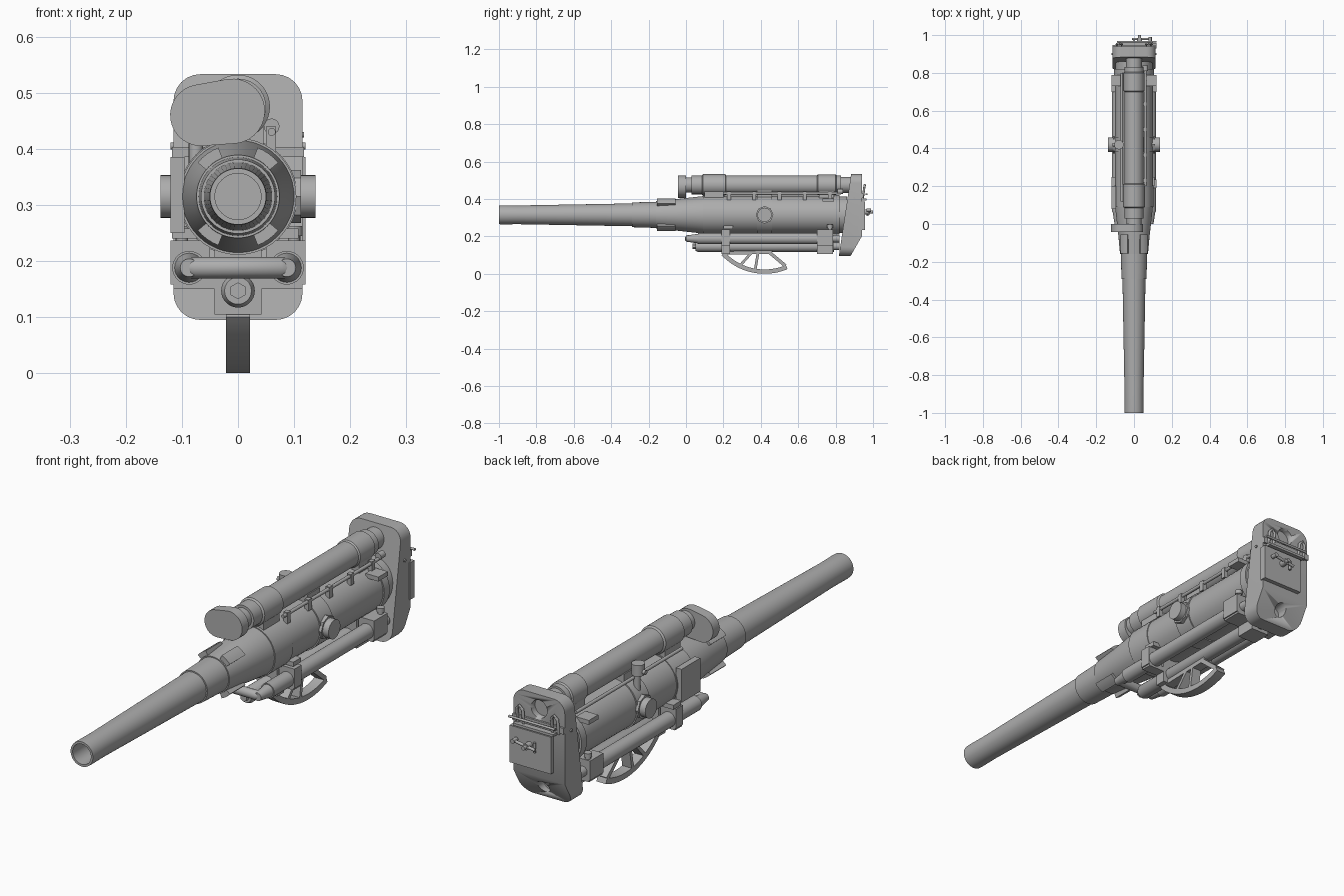
import bpy, bmesh, math
from mathutils import Vector, Matrix

if "Cube" in bpy.data.objects:
    bpy.data.objects.remove(bpy.data.objects["Cube"])

steel = bpy.data.materials.new("grey_steel")
steel.diffuse_color = (0.42, 0.42, 0.42, 1)
steel.use_nodes = True
steel.node_tree.nodes["Principled BSDF"].inputs["Base Color"].default_value = steel.diffuse_color
AX = 0.315      # height of the bore axis
TY = 0.42       # trunnion position along the gun


def finish(name, bm, angle=32):
    bmesh.ops.recalc_face_normals(bm, faces=bm.faces)
    me = bpy.data.meshes.new(name)
    bm.to_mesh(me)
    bm.free()
    me.materials.append(steel)
    me.polygons.foreach_set("use_smooth", [True] * len(me.polygons))
    me.set_sharp_from_angle(angle=math.radians(angle))
    ob = bpy.data.objects.new(name, me)
    bpy.context.collection.objects.link(ob)
    return ob


def lathe(name, prof, x=0, z=AX, n=40, closed=False):
    """Revolve (y, radius) pairs about an axis parallel to y."""
    bm = bmesh.new()
    rings = [[bm.verts.new((x + r * math.cos(2 * math.pi * i / n), y,
                            z + r * math.sin(2 * math.pi * i / n))) for i in range(n)] for y, r in prof]
    pairs = list(zip(rings, rings[1:])) + ([(rings[-1], rings[0])] if closed else [])
    for a, b in pairs:
        for i in range(n):
            j = (i + 1) % n
            bm.faces.new((a[i], a[j], b[j], b[i]))
    if not closed:
        bm.faces.new(rings[0])
        bm.faces.new(rings[-1])
    return finish(name, bm)


def rod(name, p, q, r, n=16, r2=None):
    p, q = Vector(p), Vector(q)
    bm = bmesh.new()
    rot = (q - p).to_track_quat('Z', 'Y').to_matrix().to_4x4()
    bmesh.ops.create_cone(bm, cap_ends=True, segments=n, radius1=r, radius2=r if r2 is None else r2,
                          depth=(q - p).length, matrix=Matrix.Translation((p + q) / 2) @ rot)
    return finish(name, bm)


def box(name, x0, x1, y0, y1, z0, z1):
    bm = bmesh.new()
    m = Matrix.Translation(((x0 + x1) / 2, (y0 + y1) / 2, (z0 + z1) / 2))
    bmesh.ops.create_cube(bm, size=1, matrix=m @ Matrix.Diagonal((x1 - x0, y1 - y0, z1 - z0, 1)))
    return finish(name, bm)


def prism(pts, axis, a, b):
    """Extrude a 2D outline along x (points are y,z) or y (points are x,z)."""
    bm = bmesh.new()
    place = (lambda u, v, d: (d, u, v)) if axis == 'x' else (lambda u, v, d: (u, d, v))
    lo = [bm.verts.new(place(u, v, a)) for u, v in pts]
    hi = [bm.verts.new(place(u, v, b)) for u, v in pts]
    bm.faces.new(lo)
    bm.faces.new(hi)
    for i in range(len(pts)):
        j = (i + 1) % len(pts)
        bm.faces.new((lo[i], lo[j], hi[j], hi[i]))
    return bm


def arc(cx, cz, r, a0, a1, n=10):
    return [(cx + r * math.cos(math.radians(a0 + (a1 - a0) * i / n)),
             cz + r * math.sin(math.radians(a0 + (a1 - a0) * i / n))) for i in range(n + 1)]


def tube(name, pts, r):
    cu = bpy.data.curves.new(name, 'CURVE')
    cu.dimensions, cu.bevel_depth, cu.bevel_resolution, cu.use_fill_caps = '3D', r, 4, True
    sp = cu.splines.new('POLY')
    sp.points.add(len(pts) - 1)
    for s, p in zip(sp.points, pts):
        s.co = (*p, 1)
    tmp = bpy.data.objects.new(name + "_path", cu)
    bm = bmesh.new()
    bm.from_mesh(tmp.to_mesh())
    tmp.to_mesh_clear()
    bpy.data.objects.remove(tmp)
    return finish(name, bm)


# barrel with open bore
lathe("barrel", [(-1, .041), (-1, .05), (-.985, .051), (-.9, .05), (-.29, .061), (-.29, .066), (-.16, .07),
                 (-.16, .074), (-.06, .083), (.09, .1), (.8, .1), (.8, .041)], n=48, closed=True)
lathe("bore_end", [(.6, .042), (.62, .042)], n=32)

# four lugs round the jacket
for k, a in enumerate((54, 126, 234, 306)):
    bm = prism(arc(0, AX, .094, a - 14, a + 14, 4) + arc(0, AX, .068, a + 14, a - 14, 4), 'y', -.155, -.055)
    finish("jacket_lug_%d" % k, bm)

# cradle sleeve and its bands
lathe("cradle", [(.09, .09), (.09, .104), (.205, .104), (.205, .101), (.82, .101), (.82, .09)])
lathe("trunnion_band", [(.38, .1), (.38, .106), (.46, .106), (.46, .1)])
lathe("rear_cradle_band", [(.785, .1), (.785, .106), (.82, .106), (.82, .1)])
lathe("breech_ring", [(.8, .098), (.86, .098)])

# breech block
corner = .048
outline = (arc(.115 - corner, .533 - corner, corner, 0, 90, 6) + arc(-.115 + corner, .533 - corner, corner, 90, 180, 6)
           + arc(-.115 + corner, .095 + corner, corner, 180, 270, 6) + arc(.115 - corner, .095 + corner, corner, 270, 360, 6))
bm = prism(outline, 'y', .812, .94)
for co, no in (((0, .94, .2), (0, .105, -.06)), ((0, .842, .26), (0, -.2, .03))):
    bmesh.ops.bisect_plane(bm, geom=bm.verts[:] + bm.edges[:] + bm.faces[:],
                           plane_co=co, plane_no=no, clear_outer=True)
    bmesh.ops.holes_fill(bm, edges=[e for e in bm.edges if e.is_boundary], sides=0)
breech = finish("breech_block", bm)
for name, z, r, y in (("upper_hole", .475, .036, .915), ("lower_hole", .15, .026, .87)):
    cut = rod(name + "_cutter", (0, y, z), (0, 1.0, z), r, 28)
    cut.hide_render = cut.hide_viewport = True
    cut.display_type = 'WIRE'
    mod = breech.modifiers.new(name, 'BOOLEAN')
    mod.operation, mod.object, mod.solver = 'DIFFERENCE', cut, 'EXACT'

# breech door and handles
box("breech_door", -.065, .12, .93, .958, .235, .385)
box("door_rail", -.08, .1, .935, .965, .392, .402)
box("door_hinge", -.115, .115, .935, .948, .405, .43)
rod("latch_boss", (.03, .95, .33), (.03, .985, .33), .013)
rod("latch_lever", (-.01, .98, .325), (.085, .98, .34), .006)
rod("latch_knob", (.03, .98, .33), (.03, 1.0, .33), .008)
rod("latch_grip", (.085, .965, .34), (.085, .99, .34), .009)
rod("latch_pin", (0, .97, .31), (0, .97, .35), .006)
rod("cross_pin", (-.09, .965, .425), (.118, .965, .425), .005)
for s, n in ((1, "right"), (-1, "left")):
    x = s * .078
    tube(n + "_pull_handle", [(x - .013, .945, .4), (x - .013, .953, .46), (x, .956, .475),
                              (x + .013, .953, .46), (x + .013, .945, .4)], .006)
    rod(n + "_side_pin", (s * .11, .9, .405), (s * .12, .9, .405), .006)

# recuperator on top
RZ = .475
lathe("recuperator", [(.03, .042), (.03, .05), (.83, .05), (.83, .045)], 0, RZ)
lathe("recuperator_front_sleeve", [(.085, .05), (.09, .057), (.21, .057), (.215, .05)], 0, RZ)
lathe("recuperator_rear_sleeve", [(.7, .05), (.705, .055), (.8, .055), (.805, .05)], 0, RZ)
lathe("recuperator_neck", [(-.01, .04), (.035, .04)], 0, RZ, 28)
rod("recuperator_rear_rod", (0, .82, RZ), (0, .88, RZ), .042, 28)
cap = arc(-.01, .467, .058, -82, 98, 16) + arc(-.066, .46, .055, 98, 278, 16)
finish("recuperator_front_cap", prism(cap, 'y', -.042, 0))
for k, (a, b) in enumerate(((.1, .2), (.38, .46), (.71, .79))):
    box("recuperator_saddle_%d" % k, -.045, .045, a, b, .395, .445)

# side rod beside the recuperator
rod("side_rod", (.06, .2, .43), (.06, .83, .43), .007)
rod("side_rod_knob", (.06, .81, .44), (.06, .84, .44), .014)
for k in range(5):
    y = .22 + .135 * k
    box("side_rod_clip_%d" % k, .05, .068, y, y + .02, .395, .44)
rod("left_side_rod", (-.065, .12, .425), (-.065, .8, .425), .007)

# filler cup on the left
rod("filler_stem", (-.075, .42, .37), (-.075, .42, .44), .013)
rod("filler_cup", (-.08, .42, .44), (-.08, .42, .485), .025, 24)
rod("filler_spout", (-.08, .42, .455), (-.115, .42, .455), .009)

# trunnions, recoil cylinders and mirrored fittings
for s, n in ((1, "right"), (-1, "left")):
    rod(n + "_trunnion", (s * .09, TY, AX), (s * .138, TY, AX), .038, 32)
    rod(n + "_trunnion_base", (s * .08, TY, AX), (s * .112, TY, AX), .047, 8)
    lathe(n + "_recoil_cylinder", [(0, .016), (.02, .019), (.065, .026), (.065, .03), (.78, .03), (.78, .02), (.82, .02)],
          s * .087, .188, 28)
    rod(n + "_rear_valve", (s * .1, .77, .2), (s * .1, .77, .255), .011)
    rod(n + "_valve_cap", (s * .1, .77, .245), (s * .1, .77, .262), .015)
    for k, (a, b) in enumerate(((.19, .235), (.7, .785))):
        x0, x1 = sorted((s * .05, s * .12))
        box("%s_recoil_bracket_%d" % (n, k), x0, x1, a, b, .158, .237)
    for k, (y, d, z) in enumerate(((.03, .07, .39), (.2, .05, .24), (.73, .06, .385))):
        x0, x1 = sorted((s * .06, s * (.118 if s < 0 or k == 2 else .108)))
        if k:
            box("%s_cradle_lug_%d" % (n, k), x0, x1, y, y + d, z, z + .018)
box("left_side_plate", -.12, -.095, .08, .2, .25, .385)

# pipe joining the recoil cylinders
left = [(-.087, .06, .188), (-.087, .03, .188), (-.083, .018, .188), (-.073, .012, .188)]
tube("front_crossover_pipe", left + [(-x, y, z) for x, y, z in reversed(left)], .019)

# centre lower cylinder and hangers
lathe("lower_cylinder", [(.05, .012), (.05, .024), (.062, .03), (.79, .03), (.79, .02), (.82, .02)], 0, .147, 28)
rod("lower_cylinder_nut", (0, .035, .147), (0, .055, .147), .015, 6)
for k, (a, b) in enumerate(((.19, .235), (.7, .785))):
    box("hanger_plate_%d" % k, -.042, .042, a, b, .105, .235)
    box("hanger_bar_%d" % k, -.115, .115, a, b, .15, .17)

# elevating sector below the trunnion
W = .021
finish("elevating_arc", prism(arc(TY, AX, .315, -137, -67, 28) + arc(TY, AX, .292, -67, -137, 28), 'x', -W, W))


def strut(name, y0, z0, y1, z1, t):
    d = Vector((y1 - y0, z1 - z0)).normalized() * t / 2
    finish(name, prism([(y0 - d.y, z0 + d.x), (y1 - d.y, z1 + d.x),
                        (y1 + d.y, z1 - d.x), (y0 + d.y, z0 - d.x)], 'x', -W, W))


strut("sector_top_bar", .2, .11, .46, .116, .018)
strut("sector_rear_arm", .445, .115, .532, .042, .018)
strut("sector_spoke_rear", .385, .112, .37, .02, .014)
strut("sector_spoke_front", .35, .112, .29, .045, .014)
